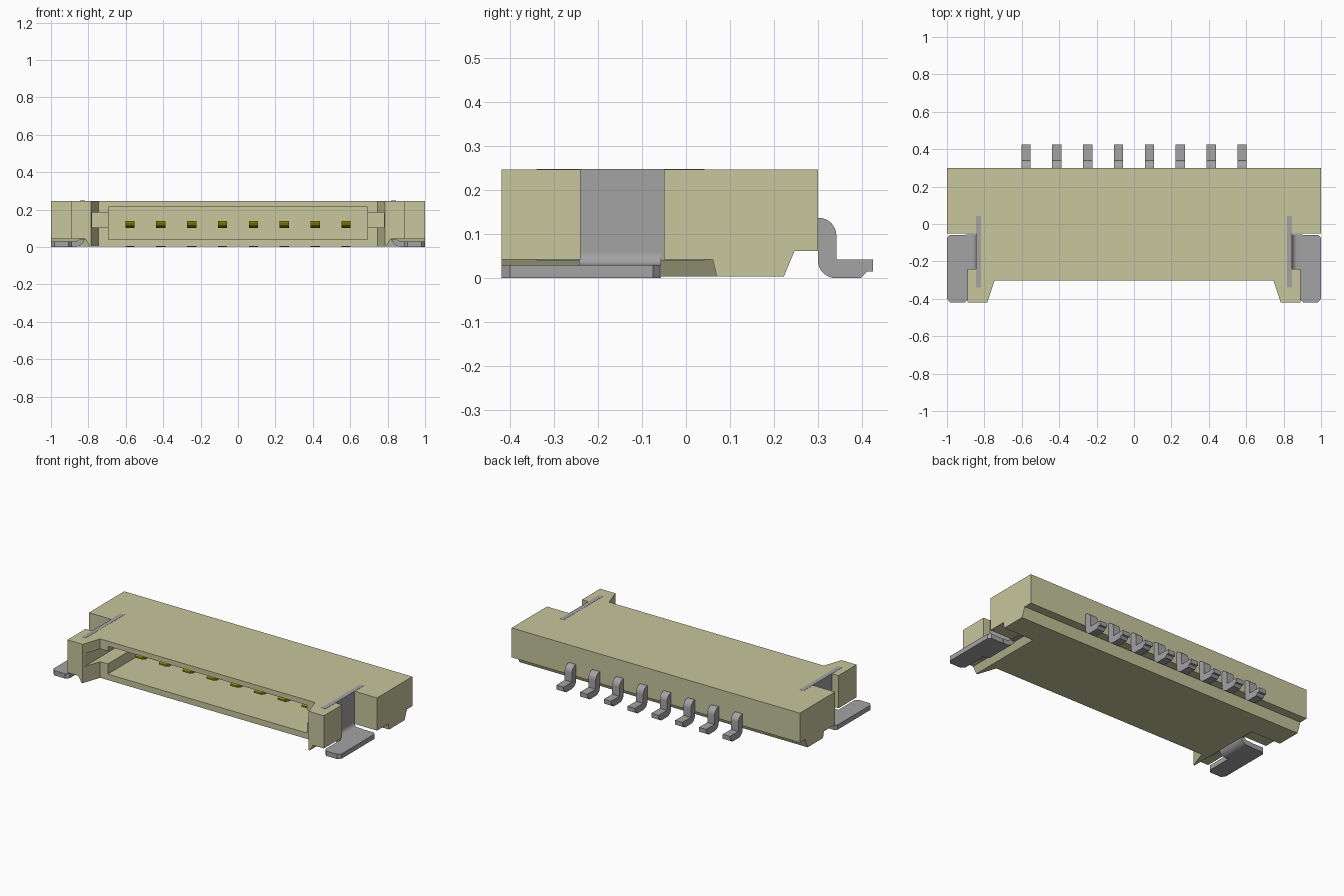
import bpy, bmesh, math

if "Cube" in bpy.data.objects:
    bpy.data.objects.remove(bpy.data.objects["Cube"], do_unlink=True)


def material(name, srgb):
    lin = [((c / 255 + 0.055) / 1.055) ** 2.4 if c > 10 else c / 255 / 12.92 for c in srgb]
    m = bpy.data.materials.new(name)
    m.use_nodes = True
    m.diffuse_color = (*lin, 1)
    m.node_tree.nodes["Principled BSDF"].inputs["Base Color"].default_value = (*lin, 1)
    return m


BEIGE = material("beige plastic", (199, 199, 157))
GREY = material("grey metal", (163, 163, 165))
GOLD = material("gold contact", (150, 142, 0))


def prism(name, pts, axis, a, b, mat=None, smooth=False):
    """Extrude a closed 2D profile along an axis from a to b."""
    place = {"x": lambda p, t: (t, p[0], p[1]),
             "y": lambda p, t: (p[0], t, p[1]),
             "z": lambda p, t: (p[0], p[1], t)}[axis]
    bm = bmesh.new()
    ends = [[bm.verts.new(place(p, t)) for p in pts] for t in (a, b)]
    bm.faces.new(ends[0])
    bm.faces.new(ends[1])
    n = len(pts)
    for i in range(n):
        j = (i + 1) % n
        bm.faces.new((ends[0][i], ends[0][j], ends[1][j], ends[1][i]))
    bmesh.ops.recalc_face_normals(bm, faces=bm.faces)
    me = bpy.data.meshes.new(name)
    bm.to_mesh(me)
    bm.free()
    ob = bpy.data.objects.new(name, me)
    bpy.context.collection.objects.link(ob)
    if mat:
        me.materials.append(mat)
    if smooth:
        bpy.ops.object.select_all(action='DESELECT')
        ob.select_set(True)
        bpy.context.view_layer.objects.active = ob
        bpy.ops.object.shade_smooth_by_angle(angle=math.radians(30))
    return ob


def rect(x0, x1, y0, y1):
    return [(x0, y0), (x1, y0), (x1, y1), (x0, y1)]


def arc(cx, cy, r, a0, a1, n=8):
    return [(cx + r * math.cos(math.radians(a0 + (a1 - a0) * i / n)),
             cy + r * math.sin(math.radians(a0 + (a1 - a0) * i / n))) for i in range(n + 1)]


def cut(target, cutter):
    cutter.hide_render = True
    bpy.context.view_layer.objects.active = target
    mod = target.modifiers.new("cut", 'BOOLEAN')
    mod.operation = 'DIFFERENCE'
    mod.solver = 'EXACT'
    mod.object = cutter
    bpy.ops.object.modifier_apply(modifier=mod.name)
    bpy.data.objects.remove(cutter, do_unlink=True)


# Housing: plan outline with wide back, side notches and front ears
half = [(1, 0.30), (1, -0.05), (0.832, -0.05), (0.832, -0.24), (0.89, -0.24),
        (0.89, -0.42), (0.785, -0.42), (0.745, -0.302)]
outline = half + [(-x, y) for x, y in reversed(half)]
housing = prism("housing", outline, "z", 0.003, 0.247, BEIGE)

# Sloped undercut along the back edge
cut(housing, prism("back_cutter", [(0.217, -0.01), (0.247, 0.062), (0.4, 0.062), (0.4, -0.01)],
                   "x", -1.2, 1.2))
# Recesses under both sides for the mounting feet
for s in (1, -1):
    cutter = prism("foot_cutter", [(s * 0.784, -0.01), (s * 0.815, 0.042), (s * 1.2, 0.042), (s * 1.2, -0.01)],
                   "y", -0.6, 0.073)
    for v in cutter.data.vertices:      # tilt the rear wall
        if v.co.y > 0 and v.co.z > 0:
            v.co.y = 0.061
    cut(housing, cutter)
# Mating cavity and the keying slots beside it
cut(housing, prism("cavity_cutter", rect(-0.692, 0.692, 0.04, 0.215), "y", -0.6, 0.13))
cut(housing, prism("key_cutter", rect(-0.78, 0.78, 0.104, 0.184), "y", -0.6, -0.1))

# Mounting tabs: blade set in the housing, bend, and solder foot
for s, side in ((1, "left"), (-1, "right")):
    prism(side + "_tab_blade", rect(s * 0.818, s * 0.845, -0.34, 0.042), "z", 0.04, 0.248, GREY)
    bend = (arc(0.873, 0.055, 0.055, 180, 270) + [(0.90, 0), (0.90, 0.03)]
            + arc(0.873, 0.058, 0.028, 270, 180) + [(0.845, 0.10), (0.818, 0.10)])
    prism(side + "_tab_bend", [(s * x, z) for x, z in bend], "y", -0.243, -0.057, GREY, True)
    foot = [(0.887, -0.06), (0.985, -0.06), (1, -0.075), (1, -0.40), (0.982, -0.42),
            (0.905, -0.42), (0.887, -0.40)]
    prism(side + "_tab_foot", [(s * x, y) for x, y in foot], "z", 0, 0.03, GREY)

# Eight contacts: gold pin in the cavity and grey lead bent down behind
lead = ([(0.28, 0.137)] + arc(0.302, 0.097, 0.04, 90, 0) + [(0.342, 0.042), (0.425, 0.042),
        (0.425, 0.015), (0.412, 0.015), (0.398, 0)] + arc(0.34, 0.04, 0.04, 270, 180)
        + [(0.30, 0.095), (0.28, 0.095)])
pin = [(0.2, 0.102), (0.2, 0.138), (-0.125, 0.138), (-0.16, 0.124), (-0.16, 0.114), (-0.125, 0.102)]
for i in range(8):
    x = (i - 3.5) * 0.165
    prism(f"lead_{i + 1}", lead, "x", x - 0.025, x + 0.025, GREY, True)
    prism(f"contact_pin_{i + 1}", pin, "x", x - 0.025, x + 0.025, GOLD)
